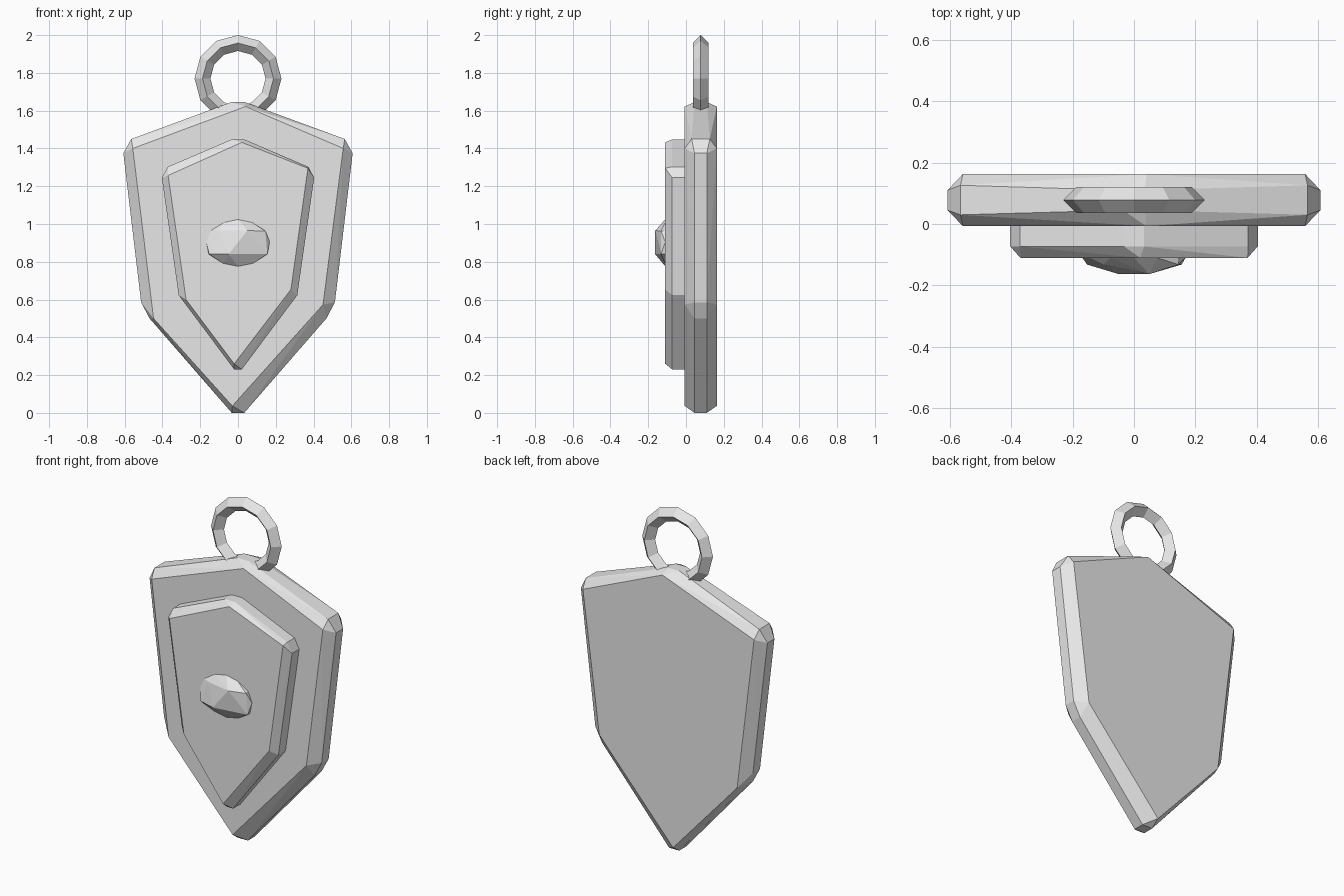
import bpy, bmesh, math

cube = bpy.data.objects.get("Cube")
if cube:
    bpy.data.objects.remove(cube, do_unlink=True)

grey = bpy.data.materials.new("plain_grey")
grey.use_nodes = True
GREY = (0.8, 0.8, 0.8, 1)
grey.diffuse_color = GREY
grey.node_tree.nodes["Principled BSDF"].inputs["Base Color"].default_value = GREY


def faceted_solid(name, layers):
    """Convex solid through outlines of (x, z) points, each placed at given depths."""
    bm = bmesh.new()
    for depths, outline in layers:
        for y in depths:
            for x, z in outline:
                bm.verts.new((x, y, z))
    bmesh.ops.convex_hull(bm, input=bm.verts[:])
    bmesh.ops.delete(bm, geom=[v for v in bm.verts if not v.link_faces], context="VERTS")
    bmesh.ops.dissolve_limit(bm, angle_limit=math.radians(1), verts=bm.verts[:], edges=bm.edges[:])
    bmesh.ops.recalc_face_normals(bm, faces=bm.faces[:])
    mesh = bpy.data.meshes.new(name)
    bm.to_mesh(mesh)
    bm.free()
    mesh.materials.append(grey)
    obj = bpy.data.objects.new(name, mesh)
    bpy.context.collection.objects.link(obj)
    return obj


def both_sides(points):
    return [(s * x, z) for s in (1, -1) for x, z in points]


# Shield body: flat front and back with a chamfered rim
shield_face = [(0.04, 1.622), (0.557, 1.4), (0.45, 0.573),
               (-0.03, 0.037), (-0.447, 0.5), (-0.557, 1.4)]
shield_rim = both_sides([(0.036, 1.645), (0.607, 1.375), (0.513, 0.585),
                         (0.468, 0.5), (0.033, 0)])
shield_shoulders = both_sides([(0.565, 1.45)])
faceted_solid("shield_body", [((-0.007, 0.163), shield_face),
                              ((0.045, 0.11), shield_rim),
                              ((0.03, 0.126), shield_shoulders)])

# Raised panel on the front
panel_face = [(0.02, 1.432), (0.37, 1.295), (0.28, 0.653),
              (-0.02, 0.26), (-0.275, 0.6), (-0.37, 1.257)]
panel_rim = both_sides([(0.033, 1.448), (0.372, 1.303), (0.403, 1.245),
                        (0.314, 0.623), (0.02, 0.23)])
faceted_solid("raised_panel", [((-0.11,), panel_face), ((-0.073, 0.02), panel_rim)])

# Cut-gem boss in the middle of the panel
boss_top = [(0.05, 0.965), (-0.05, 0.84)]
boss_corners = [(0.145, 0.963), (0.155, 0.84), (-0.153, 0.84), (-0.1, 0.965)]
boss_base = both_sides([(0, 1.024), (0.075, 1.008), (0.143, 0.965), (0.168, 0.905),
                        (0.155, 0.84), (0.08, 0.792), (0, 0.776)])
faceted_solid("boss", [((-0.163,), boss_top), ((-0.132,), boss_corners),
                       ((-0.11, -0.09), boss_base)])

# Hanging ring with a diamond section
bpy.ops.mesh.primitive_torus_add(major_segments=12, minor_segments=4,
                                 major_radius=0.188, minor_radius=0.042,
                                 location=(0, 0.078, 1.77),
                                 rotation=(math.pi / 2, 0, 0))
ring = bpy.context.object
ring.name = "hanging_ring"
ring.data.materials.append(grey)
bpy.ops.object.shade_flat()
